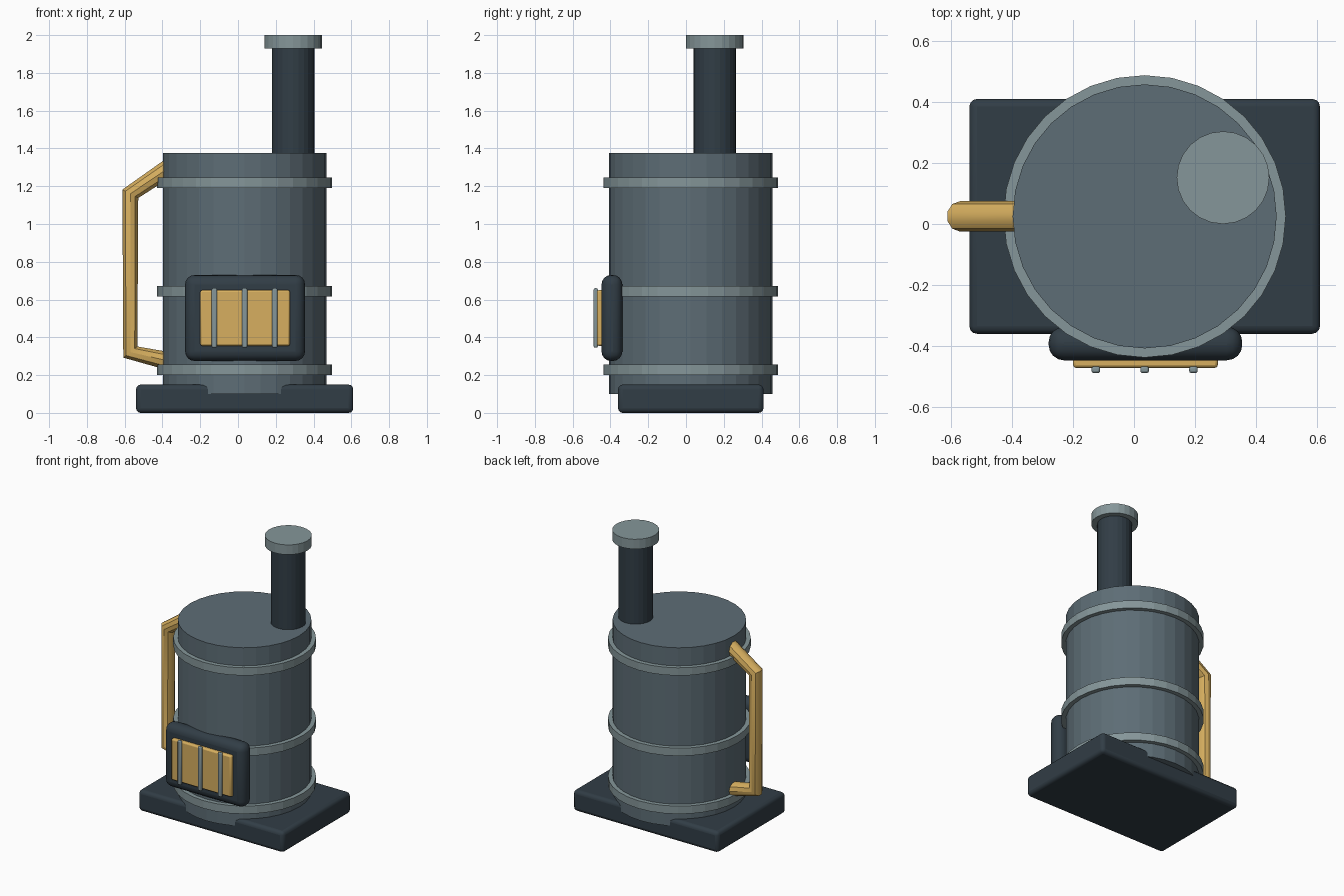
import bpy, math

if "Cube" in bpy.data.objects:
    bpy.data.objects.remove(bpy.data.objects["Cube"])

CX, CY = 0.035, 0.025  # axis of the boiler


def material(name, rgb):
    m = bpy.data.materials.new(name)
    m.diffuse_color = (*rgb, 1)
    m.use_nodes = True
    m.node_tree.nodes["Principled BSDF"].inputs["Base Color"].default_value = m.diffuse_color
    return m


STEEL = material("blue_grey_steel", (0.11, 0.153, 0.18))
IRON = material("dark_iron", (0.031, 0.047, 0.061))
PALE = material("pale_metal", (0.235, 0.305, 0.319))
BRASS = material("brass", (0.68, 0.43, 0.115))


def cylinder(name, x, y, radius, z0, z1, mat, sides=32):
    bpy.ops.mesh.primitive_cylinder_add(vertices=sides, radius=radius, depth=z1 - z0,
                                        location=(x, y, (z0 + z1) / 2))
    ob = bpy.context.object
    ob.name = name
    ob.data.materials.append(mat)
    return ob


def box(name, lo, hi, mat, bevel, segments=3):
    bpy.ops.mesh.primitive_cube_add(size=1, location=[(a + b) / 2 for a, b in zip(lo, hi)])
    ob = bpy.context.object
    ob.name = name
    ob.scale = [b - a for a, b in zip(lo, hi)]
    bpy.ops.object.transform_apply(location=False, rotation=False, scale=True)
    ob.data.materials.append(mat)
    mod = ob.modifiers.new("rounded_edges", 'BEVEL')
    mod.width = bevel
    mod.segments = segments
    bpy.ops.object.shade_smooth_by_angle(angle=math.radians(35))
    return ob


# Base plate
box("base_plate", (-0.54, -0.36, 0), (0.61, 0.41, 0.15), IRON, 0.025)

# Boiler drum with three hoops
cylinder("boiler_drum", CX, CY, 0.433, 0.10, 1.375, STEEL)
for i, z in enumerate((0.228, 0.643, 1.218)):
    cylinder(f"boiler_hoop_{i + 1}", CX, CY, 0.463, z - 0.028, z + 0.028, PALE)

# Chimney and its cap
cylinder("chimney", 0.292, 0.152, 0.113, 1.30, 1.94, IRON, 24)
cylinder("chimney_cap", 0.292, 0.152, 0.152, 1.93, 2.0, PALE, 24)

# Fire door: rounded frame, glowing plate, three bars
box("fire_door_frame", (-0.28, -0.447, 0.275), (0.355, -0.337, 0.73), IRON, 0.05, 4)
box("fire_door_plate", (-0.20, -0.472, 0.355), (0.275, -0.437, 0.65), BRASS, 0.01, 2)
for i, dx in enumerate((-0.16, 0, 0.16)):
    x = CX + dx
    box(f"fire_door_bar_{i + 1}", (x - 0.014, -0.489, 0.345), (x + 0.014, -0.467, 0.66),
        PALE, 0.007, 2)

# Side pipe: a bent round tube
curve = bpy.data.curves.new("side_pipe", 'CURVE')
curve.dimensions = '3D'
curve.bevel_depth = 0.05
curve.bevel_resolution = 3
curve.use_fill_caps = True
path = [(-0.37, 1.295), (-0.57, 1.16), (-0.57, 0.322), (-0.37, 0.275)]
spline = curve.splines.new('POLY')
spline.points.add(len(path) - 1)
for p, (x, z) in zip(spline.points, path):
    p.co = (x, CY, z, 1)
curve.materials.append(BRASS)
pipe = bpy.data.objects.new("side_pipe", curve)
bpy.context.collection.objects.link(pipe)
bpy.ops.object.select_all(action='DESELECT')
pipe.select_set(True)
bpy.context.view_layer.objects.active = pipe
bpy.ops.object.convert(target='MESH')
bpy.ops.object.shade_smooth_by_angle(angle=math.radians(35))
